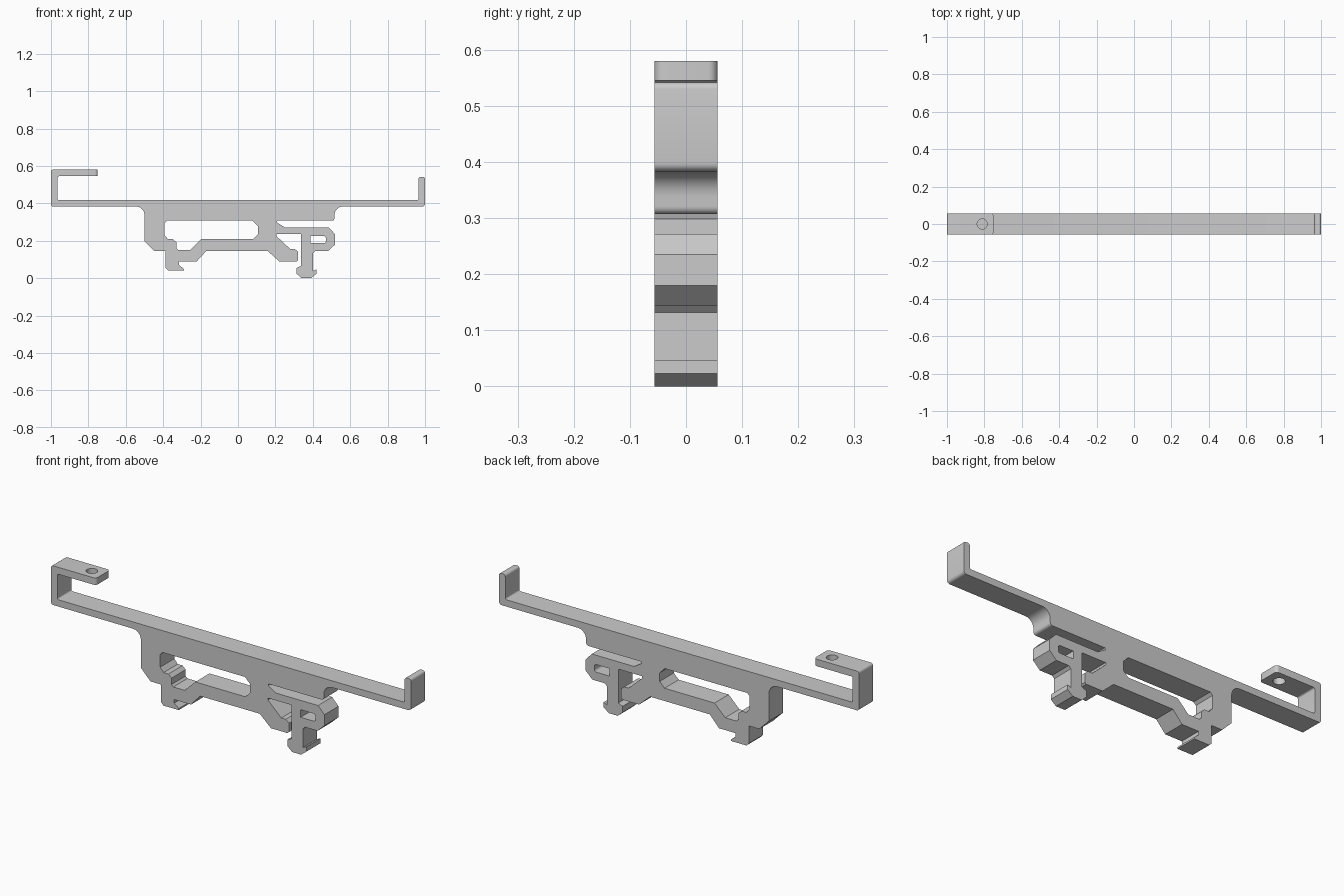
import bpy
import bmesh
from math import pi, sin, cos
from mathutils import Vector

old = bpy.data.objects.get("Cube")
if old:
    bpy.data.objects.remove(old, do_unlink=True)

HALF_DEPTH = 0.056

grey = bpy.data.materials.new("plain grey")
grey.use_nodes = True
grey.diffuse_color = (0.6, 0.6, 0.6, 1)
grey.node_tree.nodes["Principled BSDF"].inputs["Base Color"].default_value = (0.6, 0.6, 0.6, 1)


def rounded(points, steps=5):
    """Replace every square corner that carries a radius with a fillet."""
    result = []
    for i, (x, z, *radius) in enumerate(points):
        corner = Vector((x, z))
        if not radius:
            result.append(corner)
            continue
        before = Vector(points[i - 1][:2]) - corner
        after = Vector(points[(i + 1) % len(points)][:2]) - corner
        before = before.normalized() * radius[0]
        after = after.normalized() * radius[0]
        centre = corner + before + after
        for s in range(steps + 1):
            turn = pi / 2 * s / steps
            result.append(centre - after * cos(turn) - before * sin(turn))
    return result


def add_object(name, bm):
    bmesh.ops.recalc_face_normals(bm, faces=bm.faces)
    mesh = bpy.data.meshes.new(name)
    bm.to_mesh(mesh)
    bm.free()
    mesh.materials.append(grey)
    obj = bpy.data.objects.new(name, mesh)
    bpy.context.collection.objects.link(obj)
    return obj


def prism(profile, half):
    """Extrude a front profile through the depth."""
    bm = bmesh.new()
    outline = rounded(profile)
    front, back = ([bm.verts.new((p.x, y, p.y)) for p in outline] for y in (-half, half))
    bm.faces.new(front)
    bm.faces.new(reversed(back))
    for i in range(len(outline)):
        bm.faces.new((front[i - 1], back[i - 1], back[i], front[i]))
    return bm


def cut(target, cutter):
    """Subtract a cutter and discard it."""
    mod = target.modifiers.new(cutter.name, "BOOLEAN")
    mod.operation = "DIFFERENCE"
    mod.solver = "EXACT"
    mod.object = cutter
    bpy.context.view_layer.objects.active = target
    bpy.ops.object.modifier_apply(modifier=mod.name)
    bpy.data.objects.remove(cutter, do_unlink=True)


# Top hook, long bar and end tab
hook_and_tab = [
    (-.75, .58), (-.75, .545), (-.965, .545, .008), (-.965, .417, .008),
    (.965, .417, .008), (.965, .542, .012), (1, .542, .012), (1, .383, .015),
]
# Right shoulder and the slit above the spring arm
shoulder = [(.516, .383, .045), (.516, .307, .014), (.21, .307), (.207, .298)]
# Spring clip with its barbed foot
clip = [
    (.25, .272), (.484, .272), (.519, .235), (.519, .18), (.481, .144),
    (.412, .144), (.4, .132), (.4, .038), (.419, .047), (.419, .023),
    (.39, 0), (.34, 0), (.313, .024), (.313, .055), (.337, .065),
    (.337, .235), (.205, .235),
]
# Lower rail, fixed foot and left shoulder
rail = [
    (.205, .225), (.28, .155), (.305, .155), (.322, .14), (.322, .095),
    (.313, .088), (.222, .088), (.16, .144), (-.171, .144), (-.222, .088),
    (-.315, .088), (-.315, .07), (-.29, .05), (-.29, .042), (-.375, .042),
    (-.388, .055), (-.388, .144), (-.447, .144), (-.5, .198),
    (-.5, .383, .045), (-1, .383, .012), (-1, .58, .012),
]
bm = prism(hook_and_tab + shoulder + clip + rail, HALF_DEPTH)

# Rounded corners at the hook tip
tip = [e for e in bm.edges
       if all(abs(v.co.x + .75) < .001 for v in e.verts)
       and abs(e.verts[0].co.y - e.verts[1].co.y) < .001]
bmesh.ops.bevel(bm, geom=tip, offset=.016, segments=5, profile=.5, affect="EDGES")
bracket = add_object("rail_bracket", bm)

# Openings through the frame and the clip
frame_window = [
    (-.38, .307), (.078, .307), (.107, .278), (.107, .235), (.08, .208),
    (-.198, .208), (-.257, .15), (-.32, .15), (-.33, .16), (-.33, .192),
    (-.347, .208), (-.374, .208), (-.393, .23), (-.393, .294),
]
clip_window = [
    (.387, .225), (.47, .225, .012), (.47, .187, .012), (.387, .187),
]
for name, outline in (("frame_window", frame_window), ("clip_window", clip_window)):
    cut(bracket, add_object(name, prism(outline, 2 * HALF_DEPTH)))

# Screw hole in the hook
bm = bmesh.new()
bmesh.ops.create_cone(bm, cap_ends=True, segments=32, radius1=.027, radius2=.027, depth=.1)
bmesh.ops.translate(bm, verts=bm.verts, vec=(-.812, 0, .56))
cut(bracket, add_object("screw_hole", bm))

bpy.ops.object.select_all(action="DESELECT")
bracket.select_set(True)
bpy.context.view_layer.objects.active = bracket
bpy.ops.object.shade_smooth_by_angle(angle=pi / 6)
